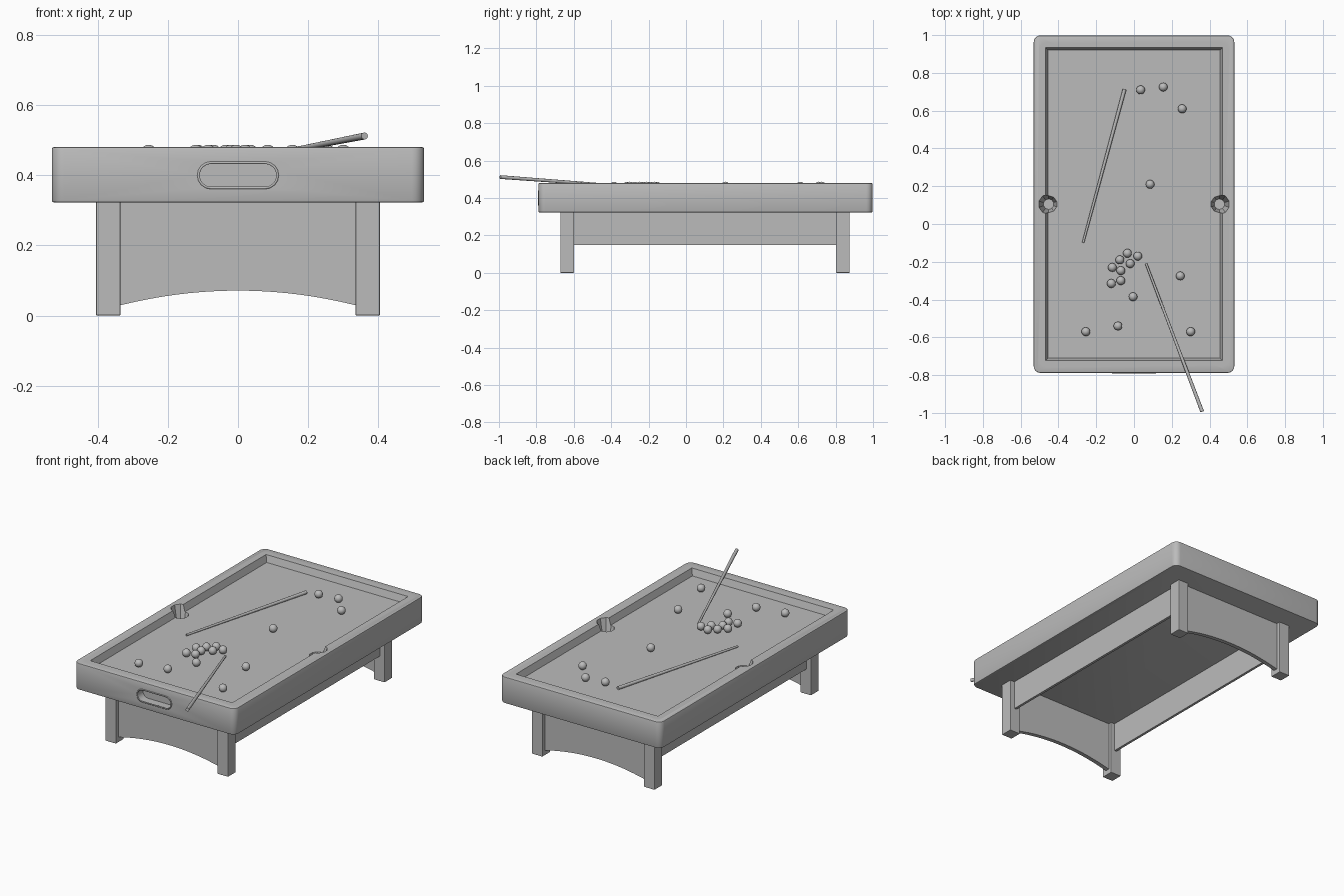
import bpy, bmesh, math
from mathutils import Vector

if "Cube" in bpy.data.objects:
    bpy.data.objects.remove(bpy.data.objects["Cube"])

grey = bpy.data.materials.new("plain_grey")
grey.use_nodes = True
GREY = (0.5, 0.5, 0.5, 1)
grey.diffuse_color = GREY
grey.node_tree.nodes["Principled BSDF"].inputs["Base Color"].default_value = GREY

MID = 0.105            # table centre along y
TOP, CLOTH, BASE = 0.48, 0.441, 0.323


def finish(bm, name, smooth=None):
    bmesh.ops.recalc_face_normals(bm, faces=bm.faces)
    me = bpy.data.meshes.new(name)
    bm.to_mesh(me)
    bm.free()
    me.materials.append(grey)
    ob = bpy.data.objects.new(name, me)
    bpy.context.collection.objects.link(ob)
    if smooth:
        shade(ob, smooth)
    return ob


def shade(ob, angle):
    bpy.ops.object.select_all(action='DESELECT')
    ob.select_set(True)
    bpy.context.view_layer.objects.active = ob
    bpy.ops.object.shade_smooth_by_angle(angle=math.radians(angle))


def box(name, lo, hi, bevel=0.0):
    bm = bmesh.new()
    bmesh.ops.create_cube(bm, size=1)
    for v in bm.verts:
        v.co = [a if c < 0 else b for c, a, b in zip(v.co, lo, hi)]
    if bevel:
        bmesh.ops.bevel(bm, geom=bm.edges[:], offset=bevel, segments=2,
                        profile=0.5, affect='EDGES')
    return finish(bm, name)


def prism(name, outline, y0, y1):
    """Extrude an (x, z) outline along y."""
    bm = bmesh.new()
    face = bm.faces.new([bm.verts.new((x, y0, z)) for x, z in outline])
    ext = bmesh.ops.extrude_face_region(bm, geom=[face])
    moved = [g for g in ext["geom"] if isinstance(g, bmesh.types.BMVert)]
    bmesh.ops.translate(bm, verts=moved, vec=(0, y1 - y0, 0))
    return finish(bm, name)


def rod(name, start, end, r0, r1, sides, smooth=None):
    """Tapered round bar between two points."""
    a, b = Vector(start), Vector(end)
    bm = bmesh.new()
    bmesh.ops.create_cone(bm, cap_ends=True, segments=sides, radius1=r0,
                          radius2=r1, depth=(b - a).length)
    turn = (b - a).to_track_quat('Z', 'Y').to_matrix()
    for v in bm.verts:
        v.co = turn @ v.co + (a + b) / 2
    return finish(bm, name, smooth)


def carve(target, cutter):
    bpy.context.view_layer.objects.active = target
    mod = target.modifiers.new("cut", 'BOOLEAN')
    mod.operation, mod.solver, mod.object = 'DIFFERENCE', 'EXACT', cutter
    bpy.ops.object.modifier_apply(modifier=mod.name)
    bpy.data.objects.remove(cutter)


# Table body with rounded upright corners and softened rims
bm = bmesh.new()
bmesh.ops.create_cube(bm, size=1)
for v in bm.verts:
    v.co = (v.co.x * 1.062, MID + v.co.y * 1.786, TOP if v.co.z > 0 else BASE)
upright = [e for e in bm.edges if abs(e.verts[0].co.z - e.verts[1].co.z) > 0.1]
bmesh.ops.bevel(bm, geom=upright, offset=0.035, segments=5, profile=0.5, affect='EDGES')
rims = [e for e in bm.edges if abs(e.verts[0].co.z - e.verts[1].co.z) < 0.01]
bmesh.ops.bevel(bm, geom=rims, offset=0.005, segments=2, profile=0.5, affect='EDGES')
body = finish(bm, "table_body")

# Recessed playing surface with slightly sloping cushions
bm = bmesh.new()
bmesh.ops.create_cube(bm, size=2)
for v in bm.verts:
    up = v.co.z > 0
    w = 0.475 if up else 0.455
    v.co = (v.co.x * w, MID + v.co.y * (w + 0.36), TOP + 0.02 if up else CLOTH)
carve(body, finish(bm, "cloth_cutter"))

# Six funnel pockets
for sx in (-1, 1):
    for dy in (-0.807, 0, 0.807):
        x, y = sx * 0.452, MID + dy
        carve(body, rod("pocket_cutter", (x, y, 0.36), (x, y, TOP + 0.01),
                        0.028, 0.056, 10))

# Ball return slot in the front face
slot = []
for sx in (1, -1):
    for i in range(9):
        a = math.radians(-90 + i * 22.5)
        slot.append((sx * (0.077 + 0.036 * math.cos(a)), 0.4 + sx * 0.036 * math.sin(a)))
carve(body, prism("slot_cutter", slot, -0.85, -0.735))
shade(body, 35)

# Rim around the slot
loop = bpy.data.curves.new("slot_rim", 'CURVE')
loop.dimensions = '3D'
loop.bevel_depth = 0.004
loop.bevel_resolution = 1
spline = loop.splines.new('POLY')
spline.points.add(len(slot) - 1)
for p, (x, z) in zip(spline.points, slot):
    p.co = (x, body.bound_box[0][1], z, 1)
spline.use_cyclic_u = True
loop.materials.append(grey)
bpy.context.collection.objects.link(bpy.data.objects.new("slot_rim", loop))

# Legs and long side aprons
for sx, side in ((1, "left"), (-1, "right")):
    for y0, end in ((-0.672, "front"), (0.802, "back")):
        x0, x1 = sorted((sx * 0.335, sx * 0.405))
        box(f"{end}_{side}_leg", (x0, y0, 0), (x1, y0 + 0.073, BASE + 0.002), 0.003)
    x0, x1 = sorted((sx * 0.36, sx * 0.375))
    box(f"{side}_apron", (x0, -0.61, 0.15), (x1, 0.82, BASE + 0.002))

# Arched end panels
arch = [(-0.34, BASE + 0.002)]
for i in range(25):
    t = -1 + i / 12
    arch.append((0.34 * t, 0.028 + 0.043 * (1 - t * t)))
arch.append((0.34, BASE + 0.002))
prism("front_panel", arch, -0.645, -0.62)
prism("back_panel", arch, 0.825, 0.85)

# Balls
BALLS = [(0.035, 0.71), (0.155, 0.725), (0.255, 0.61), (0.085, 0.21), (-0.035, -0.155),
         (0.02, -0.17), (-0.075, -0.19), (-0.02, -0.21), (-0.115, -0.23), (-0.07, -0.247),
         (-0.07, -0.3), (-0.12, -0.315), (-0.005, -0.385), (0.245, -0.275),
         (-0.085, -0.54), (-0.255, -0.57), (0.3, -0.57)]
for i, (x, y) in enumerate(BALLS):
    bm = bmesh.new()
    bmesh.ops.create_uvsphere(bm, u_segments=20, v_segments=12, radius=0.023)
    bmesh.ops.translate(bm, verts=bm.verts, vec=(x, y, CLOTH + 0.023))
    finish(bm, f"ball_{i + 1}", 60)

# Two cues, one resting flat and one over the front rail
rod("flat_cue", (-0.27, -0.1, 0.448), (-0.05, 0.713, 0.451), 0.006, 0.01, 12, 40)
rod("leaning_cue", (0.064, -0.21, 0.454), (0.361, -0.993, 0.512), 0.006, 0.01, 12, 40)
